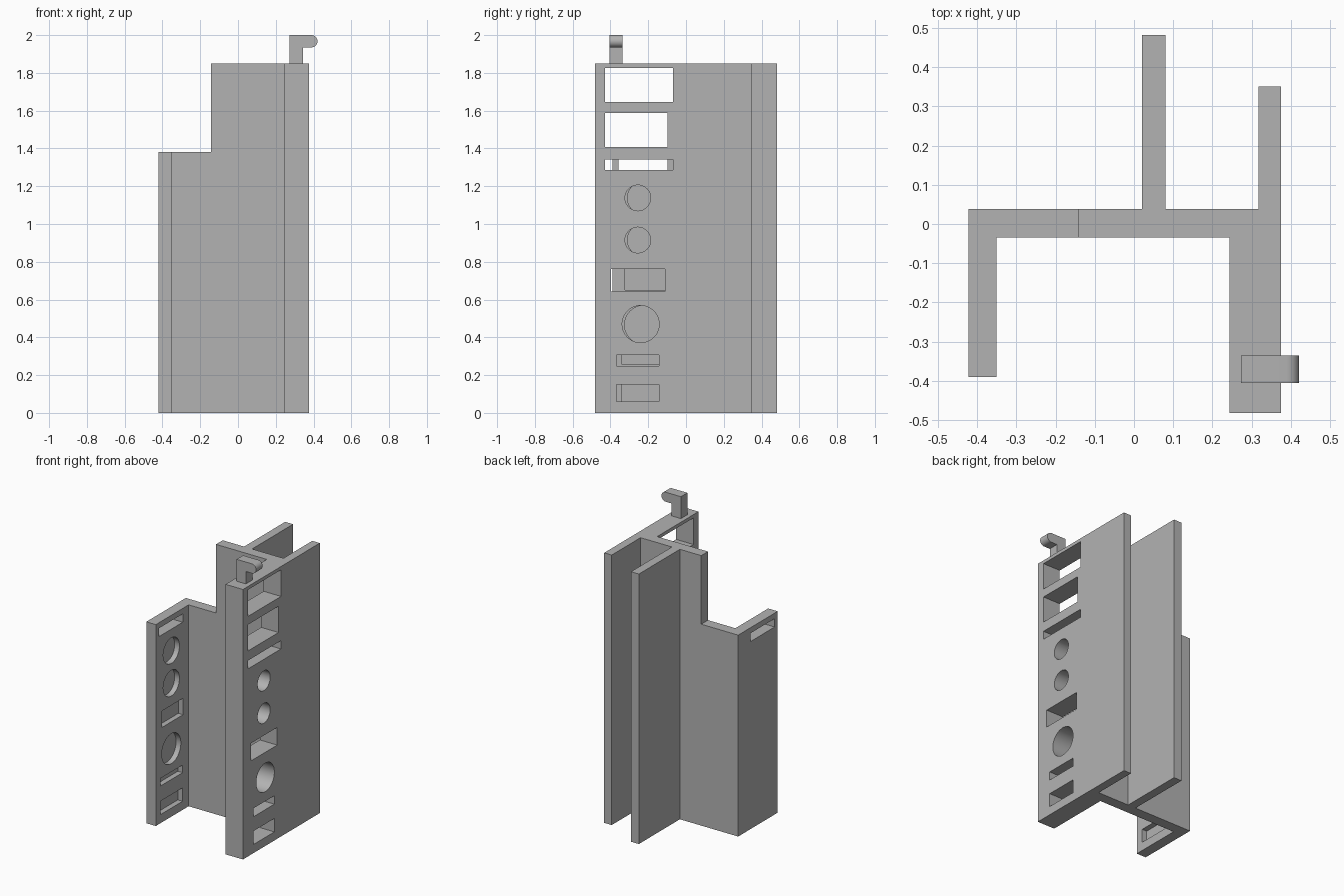
import bpy, bmesh
from math import sin, cos, pi
from mathutils import Matrix, Vector

cube = bpy.data.objects.get("Cube")
if cube:
    bpy.data.objects.remove(cube, do_unlink=True)

grey = bpy.data.materials.new("plain grey")
grey.use_nodes = True
grey.diffuse_color = (0.45, 0.45, 0.45, 1)
grey.node_tree.nodes["Principled BSDF"].inputs["Base Color"].default_value = (0.45, 0.45, 0.45, 1)


def make_object(name, bm):
    bmesh.ops.recalc_face_normals(bm, faces=bm.faces)
    mesh = bpy.data.meshes.new(name)
    bm.to_mesh(mesh)
    bm.free()
    mesh.materials.append(grey)
    obj = bpy.data.objects.new(name, mesh)
    bpy.context.collection.objects.link(obj)
    return obj


def prism(name, points, direction):
    """Extrude a flat outline along a direction."""
    bm = bmesh.new()
    face = bm.faces.new([bm.verts.new(p) for p in points])
    ext = bmesh.ops.extrude_face_region(bm, geom=[face])
    moved = [v for v in ext["geom"] if isinstance(v, bmesh.types.BMVert)]
    bmesh.ops.translate(bm, verts=moved, vec=direction)
    return make_object(name, bm)


def add_box(bm, x0, x1, y0, y1, z0, z1):
    size = Matrix.Diagonal((x1 - x0, y1 - y0, z1 - z0, 1))
    centre = Vector((x0 + x1, y0 + y1, z0 + z1)) / 2
    bmesh.ops.create_cube(bm, size=1, matrix=Matrix.Translation(centre) @ size)


def add_bore(bm, x0, x1, y, z, radius):
    place = Matrix.Translation(((x0 + x1) / 2, y, z)) @ Matrix.Rotation(pi / 2, 4, "Y")
    bmesh.ops.create_cone(bm, cap_ends=True, segments=48, radius1=radius,
                          radius2=radius, depth=x1 - x0, matrix=place)


def cut(obj, bm):
    """Subtract the shapes in bm from obj and discard the cutter."""
    cutter = make_object("cutter", bm)
    cutter.hide_render = True
    mod = obj.modifiers.new("cut", "BOOLEAN")
    mod.operation, mod.solver, mod.object = "DIFFERENCE", "EXACT", cutter
    bpy.context.view_layer.update()
    result = bpy.data.meshes.new_from_object(
        obj.evaluated_get(bpy.context.evaluated_depsgraph_get()))
    obj.modifiers.clear()
    obj.data = result
    bpy.data.objects.remove(cutter, do_unlink=True)


def smooth(obj):
    bpy.ops.object.select_all(action="DESELECT")
    obj.select_set(True)
    bpy.context.view_layer.objects.active = obj
    bpy.ops.object.shade_smooth_by_angle(angle=0.5)


# Rail body: thin wall, web, middle fin, back fin and thick wall in one outline
THIN_OUT, THIN_IN = -0.422, -0.35
THICK_IN, THICK_OUT = 0.243, 0.375
BACK, FRONT, TOP = 0.038, -0.035, 1.85
outline = [(THIN_OUT, -0.39), (THIN_IN, -0.39), (THIN_IN, FRONT), (THICK_IN, FRONT),
           (THICK_IN, -0.482), (THICK_OUT, -0.482), (THICK_OUT, 0.35), (0.318, 0.35),
           (0.318, BACK), (0.08, BACK), (0.08, 0.482), (0.02, 0.482),
           (0.02, BACK), (THIN_OUT, BACK)]
body = prism("rail_body", [(x, y, 0) for x, y in outline], (0, 0, TOP))

# Lowered side above the thin wall
bm = bmesh.new()
add_box(bm, -0.6, -0.142, -0.6, 0.2, 1.38, 2.2)
cut(body, bm)

# Openings through the thick wall: y0, y1, z0, z1
bm = bmesh.new()
for rect in [(-0.428, -0.07, 1.645, 1.827), (-0.428, -0.097, 1.408, 1.588),
             (-0.428, -0.07, 1.285, 1.342), (-0.397, -0.111, 0.642, 0.763),
             (-0.368, -0.142, 0.249, 0.307), (-0.368, -0.142, 0.059, 0.151)]:
    add_box(bm, THICK_IN - 0.05, THICK_OUT + 0.05, *rect)
for y, z, r in [(-0.255, 1.138, 0.068), (-0.255, 0.915, 0.068), (-0.24, 0.47, 0.098)]:
    add_bore(bm, THICK_IN - 0.05, THICK_OUT + 0.05, y, z, r)

# Slot through the thin wall, and blind pockets in its inner face
add_box(bm, THIN_OUT - 0.05, THIN_IN + 0.05, -0.357, -0.098, 1.285, 1.342)
floor = THIN_IN - 0.036
for rect in [(-0.323, -0.095, 0.65, 0.763), (-0.338, -0.1, 0.255, 0.307),
             (-0.338, -0.1, 0.059, 0.151)]:
    add_box(bm, floor, THIN_IN + 0.05, *rect)
for y, z, r in [(-0.222, 1.138, 0.088), (-0.222, 0.915, 0.088), (-0.222, 0.466, 0.103)]:
    add_bore(bm, floor, THIN_IN + 0.05, y, z, r)
cut(body, bm)
smooth(body)

# Hook with a rounded tip on top of the thick wall
R = 0.0325
arc = [(0.421 - R + R * sin(a), 2 - R - R * cos(a)) for a in (pi * i / 16 for i in range(17))]
side = [(0.273, TOP), (0.343, TOP), (0.343, 2 - 2 * R)] + arc + [(0.273, 2)]
hook = prism("top_hook", [(x, -0.405, z) for x, z in side], (0, 0.07, 0))
smooth(hook)
